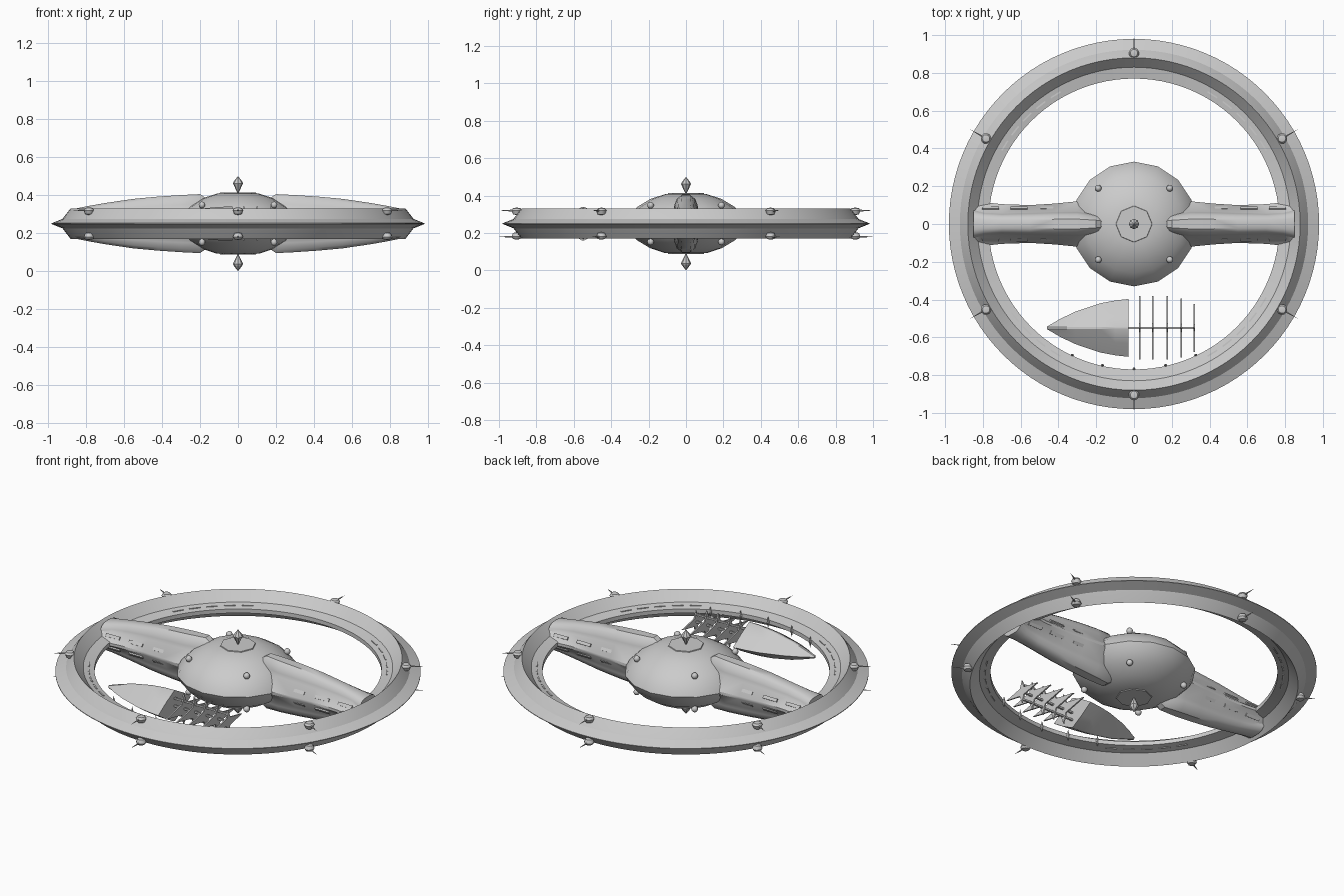
import bpy, bmesh
from math import sin, cos, pi, radians
from mathutils import Matrix, Vector

if "Cube" in bpy.data.objects:
    bpy.data.objects.remove(bpy.data.objects["Cube"])

MID = 0.25  # height of the symmetry plane


def finish(name, bm, smooth=None):
    bmesh.ops.remove_doubles(bm, verts=bm.verts, dist=1e-5)
    bmesh.ops.recalc_face_normals(bm, faces=bm.faces)
    me = bpy.data.meshes.new(name)
    bm.to_mesh(me)
    bm.free()
    ob = bpy.data.objects.new(name, me)
    bpy.context.collection.objects.link(ob)
    if smooth:
        bpy.ops.object.select_all(action='DESELECT')
        ob.select_set(True)
        bpy.context.view_layer.objects.active = ob
        bpy.ops.object.shade_smooth_by_angle(angle=radians(smooth))
    return ob


def loft(bm, sections, cap=True):
    """Skin closed cross-sections of equal point count."""
    rows = [[bm.verts.new(p) for p in s] for s in sections]
    n = len(rows[0])
    for a, b in zip(rows, rows[1:]):
        for i in range(n):
            j = (i + 1) % n
            bm.faces.new((a[i], a[j], b[j], b[i]))
    if cap:
        bm.faces.new(rows[0])
        bm.faces.new(rows[-1])


def lathe(bm, profile, seg, closed=False, matrix=Matrix()):
    """Spin (radius, height) points about the local z axis."""
    secs = [[matrix @ Vector((max(r, 1e-6) * cos(2 * pi * i / seg),
                              max(r, 1e-6) * sin(2 * pi * i / seg), z))
             for i in range(seg)] for r, z in profile]
    loft(bm, secs + ([secs[0]] if closed else []), cap=False)


def box(bm, centre, size, rot=Matrix()):
    m = Matrix.Translation(centre) @ rot @ Matrix.Diagonal((*size, 1))
    bmesh.ops.create_cube(bm, size=1, matrix=m)


# Outer ring: ridged band with thin inner and outer flanges
bm = bmesh.new()
top = [(0.98, 0.002), (0.922, 0.025), (0.915, 0.035), (0.88, 0.08), (0.83, 0.025), (0.77, 0.012)]
lathe(bm, [(r, MID + z) for r, z in top] + [(r, MID - z) for r, z in reversed(top)], 96, True)
finish("outer_ring", bm, 25)

# Hub: faceted lens shape
bm = bmesh.new()
half = [(0, 0.16), (0.11, 0.158), (0.19, 0.132), (0.26, 0.09), (0.31, 0.04), (0.33, 0)]
lathe(bm, [(r, MID + z) for r, z in half] + [(r, MID - z) for r, z in reversed(half[:-1])], 16)
finish("hub", bm, 35)

# Octagonal plates and crystals above and below the hub
bm = bmesh.new()
for s in (1, -1):
    lathe(bm, [(0, MID + s * 0.163), (0.095, MID + s * 0.163), (0.1, MID + s * 0.15)], 8)
finish("hub_plates", bm)
bm = bmesh.new()
for s in (1, -1):
    lathe(bm, [(0, MID + s * 0.155), (0.007, MID + s * 0.17), (0.027, MID + s * 0.212),
               (0.022, MID + s * 0.222), (0, MID + s * 0.25)], 8)
finish("crystals", bm)

# Spokes: (x, ridge half width, web half width, half height)
stations = [(0.12, 0.02, 0.06, 0.10), (0.2, 0.048, 0.11, 0.155), (0.3, 0.062, 0.12, 0.150),
            (0.42, 0.06, 0.108, 0.142), (0.55, 0.056, 0.1, 0.130), (0.7, 0.052, 0.105, 0.108),
            (0.79, 0.056, 0.115, 0.092), (0.85, 0.07, 0.12, 0.080)]
bm = bmesh.new()
for side in (1, -1):
    secs = []
    for x, w, web, h in stations:
        q = [(web, 0.008), (w + 0.004, h * 0.52), (w, h * 0.66), (w * 0.8, h * 0.88), (w * 0.42, h)]
        up = q + [(-y, z) for y, z in reversed(q)]
        secs.append([(side * x, y, MID + z) for y, z in up + [(-y, -z) for y, z in up]])
    loft(bm, secs)
finish("spokes", bm, 35)

# Slot windows along the spoke webs
bm = bmesh.new()
for sx in (1, -1):
    for sy in (1, -1):
        for sz in (1, -1):
            for x in (0.45, 0.61, 0.76):
                box(bm, (sx * x, sy * 0.084, MID + sz * 0.036), (0.09, 0.008, 0.018),
                    Matrix.Rotation(sy * sz * 0.6, 4, 'X'))
finish("spoke_windows", bm)

# Window strips on the inner flange
bm = bmesh.new()
for quad in range(4):
    for k in range(-2, 3):
        a = pi / 4 + quad * pi / 2 + k * 0.12
        for s in (1, -1):
            box(bm, (0.8 * cos(a), 0.8 * sin(a), MID + s * 0.019), (0.008, 0.06, 0.006),
                Matrix.Rotation(a, 4, 'Z'))
finish("ring_windows", bm)

# Sensor pods with outward needles, six on each side of the ring
bm = bmesh.new()
for i in range(6):
    a = pi / 6 + i * pi / 3
    turn = Matrix.Rotation(a, 4, 'Z')
    for s in (1, -1):
        m = turn @ Matrix.Translation((0.905, 0, MID + s * 0.07))
        lathe(bm, [(0, -0.025), (0.02, -0.02), (0.028, 0), (0.02, 0.012), (0, 0.016)], 10,
              matrix=m @ Matrix.Diagonal((1, 1, s, 1)))
        lathe(bm, [(0.005, 0.02), (0.003, 0.06), (0, 0.095)], 6,
              matrix=m @ Matrix.Rotation(pi / 2, 4, 'Y'))
finish("ring_sensors", bm, 40)

# Small domes on the hub
bm = bmesh.new()
for i in range(4):
    a = pi / 4 + i * pi / 2
    for s in (1, -1):
        m = Matrix.Translation((0.268 * cos(a), 0.268 * sin(a), MID + s * 0.098))
        bmesh.ops.create_uvsphere(bm, u_segments=10, v_segments=6, radius=0.018, matrix=m)
finish("hub_sensors", bm, 40)

# Docking spikes on the inner rim facing the docked craft
bm = bmesh.new()
for k in range(-2, 3):
    a = -pi / 2 + k * 0.22
    lathe(bm, [(0, -0.035), (0.009, 0), (0, 0.035)], 6,
          matrix=Matrix.Translation((0.768 * cos(a), 0.768 * sin(a), MID)))
finish("docking_spikes", bm)

# Docked craft: diamond-section hull
Y = -0.55


def diamond(x, w, h):
    pts = [(w, 0), (w * 0.53, h * 0.53), (0.006, h), (-0.006, h), (-w * 0.53, h * 0.53)]
    pts += [(-w, 0), (-w * 0.53, -h * 0.53), (-0.006, -h), (0.006, -h), (w * 0.53, -h * 0.53)]
    return [(x, Y + y, MID + z) for y, z in pts]


bm = bmesh.new()
loft(bm, [diamond(*s) for s in ((-0.46, 0.007, 0.006), (-0.39, 0.048, 0.03), (-0.31, 0.086, 0.055),
                                (-0.18, 0.13, 0.08), (-0.10, 0.145, 0.088), (-0.03, 0.153, 0.09))])
finish("craft_hull", bm, 30)

# Craft skeleton: stringers, star-shaped ribs and tail bar
bm = bmesh.new()
for z in (-0.045, 0, 0.045):
    box(bm, (0.145, Y, MID + z), (0.35, 0.01, 0.01))
star = [(0.168, 0), (0.09, 0.016), (0.022, 0.03), (0, 0.09), (-0.022, 0.03), (-0.09, 0.016)]
star += [(-0.168, 0), (-0.09, -0.016), (-0.022, -0.03), (0, -0.09), (0.022, -0.03), (0.09, -0.016)]
for x, k in ((0.03, 1), (0.1, 1), (0.175, 1), (0.25, 0.93), (0.32, 0.76)):
    loft(bm, [[(x + d, Y + y * k, MID + z * k) for y, z in star] for d in (-0.004, 0.004)])
finish("craft_skeleton", bm)
